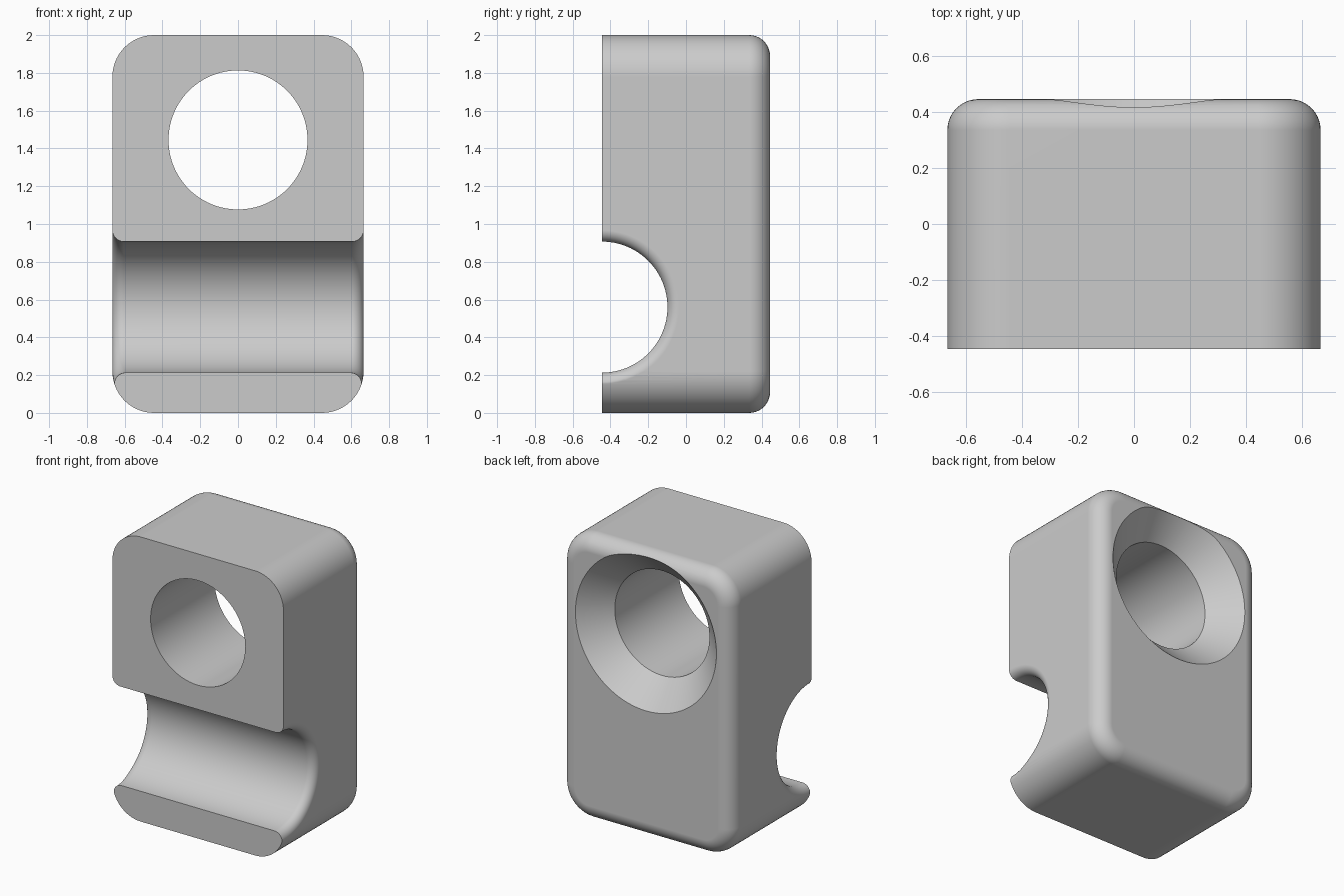
import bpy, bmesh
from math import sin, cos, pi, sqrt

if "Cube" in bpy.data.objects:
    bpy.data.objects.remove(bpy.data.objects["Cube"], do_unlink=True)

HALF_W, HALF_D, HEIGHT = 0.665, 0.445, 2.0
CORNER, EDGE = 0.22, 0.11                 # front outline corners, back edge rounding
HOLE_Z, HOLE_R, SINK = 1.445, 0.368, 0.18
GROOVE_Z, GROOVE_R, LIP = 0.56, 0.347, 0.06

grey = bpy.data.materials.new("light grey")
grey.use_nodes = True
grey.diffuse_color = (0.6, 0.6, 0.6, 1)
grey.node_tree.nodes["Principled BSDF"].inputs["Base Color"].default_value = (0.6, 0.6, 0.6, 1)


def loft(name, rings):
    """Skin closed rings of points and cap both ends."""
    bm = bmesh.new()
    loops = [[bm.verts.new(p) for p in ring] for ring in rings]
    n = len(loops[0])
    for a, b in zip(loops, loops[1:]):
        for i in range(n):
            j = (i + 1) % n
            bm.faces.new((a[i], a[j], b[j], b[i]))
    bm.faces.new(loops[0])
    bm.faces.new(loops[-1])
    bmesh.ops.recalc_face_normals(bm, faces=bm.faces)
    mesh = bpy.data.meshes.new(name)
    bm.to_mesh(mesh)
    bm.free()
    mesh.materials.append(grey)
    obj = bpy.data.objects.new(name, mesh)
    bpy.context.collection.objects.link(obj)
    return obj


def outline(y, inset, steps=14):
    """Rounded rectangle in the xz plane, shrunk by inset."""
    r, ring = CORNER - inset, []
    for q, (sx, sz) in enumerate([(1, 1), (-1, 1), (-1, -1), (1, -1)]):
        for i in range(steps + 1):
            a = (q + i / steps) * pi / 2
            ring.append((sx * (HALF_W - CORNER) + r * cos(a), y,
                         HEIGHT / 2 + sz * (HEIGHT / 2 - CORNER) + r * sin(a)))
    return ring


def circle(y, r, n=96):
    return [(r * cos(2 * pi * i / n), y, HOLE_Z + r * sin(2 * pi * i / n)) for i in range(n)]


def side_x(z):
    """Half width of the body at a height near its lower corners."""
    d = max(0, CORNER - z)
    return HALF_W - CORNER + sqrt(max(0, CORNER ** 2 - d ** 2))


def groove_ring(side, t, n=96):
    """Ring of the groove cutter; t runs along the flared end, above 1 is outside."""
    ring = []
    for i in range(n):
        a = 2 * pi * i / n
        edge = side_x(GROOVE_Z + (GROOVE_R + LIP) * sin(a))
        angle = min(t, 1) * pi / 2
        x = edge - LIP + LIP * sin(angle) if t <= 1 else HALF_W + 0.1
        r = GROOVE_R + LIP * (1 - cos(angle))
        ring.append((side * x, -HALF_D + r * cos(a), GROOVE_Z + r * sin(a)))
    return ring


# Block with a rounded back edge
steps = 10
rings = [outline(-HALF_D, 0)]
for i in range(steps + 1):
    a = i / steps * pi / 2
    rings.append(outline(HALF_D - EDGE + EDGE * sin(a), EDGE * (1 - cos(a))))
block = loft("clamp_block", rings)

# Countersunk through hole
hole = loft("hole_cutter", [circle(-0.6, HOLE_R), circle(HALF_D - SINK, HOLE_R),
                            circle(HALF_D + 0.1, HOLE_R + SINK + 0.1)])

# Cross groove with flared ends
ts = [i / 8 for i in range(9)] + [2]
groove = loft("groove_cutter", [groove_ring(-1, t) for t in reversed(ts)]
              + [groove_ring(1, t) for t in ts])

bpy.context.view_layer.objects.active = block
block.select_set(True)
for cutter in (hole, groove):
    cutter.hide_render = True
    mod = block.modifiers.new(cutter.name, "BOOLEAN")
    mod.operation, mod.solver, mod.object = "DIFFERENCE", "EXACT", cutter
    bpy.ops.object.modifier_apply(modifier=mod.name)
    bpy.data.objects.remove(cutter, do_unlink=True)

# Smooth curves, sharp rims, flat faces kept flat
bpy.ops.object.shade_smooth_by_angle(angle=0.5)
weighted = block.modifiers.new("weighted_normals", "WEIGHTED_NORMAL")
weighted.keep_sharp = True
